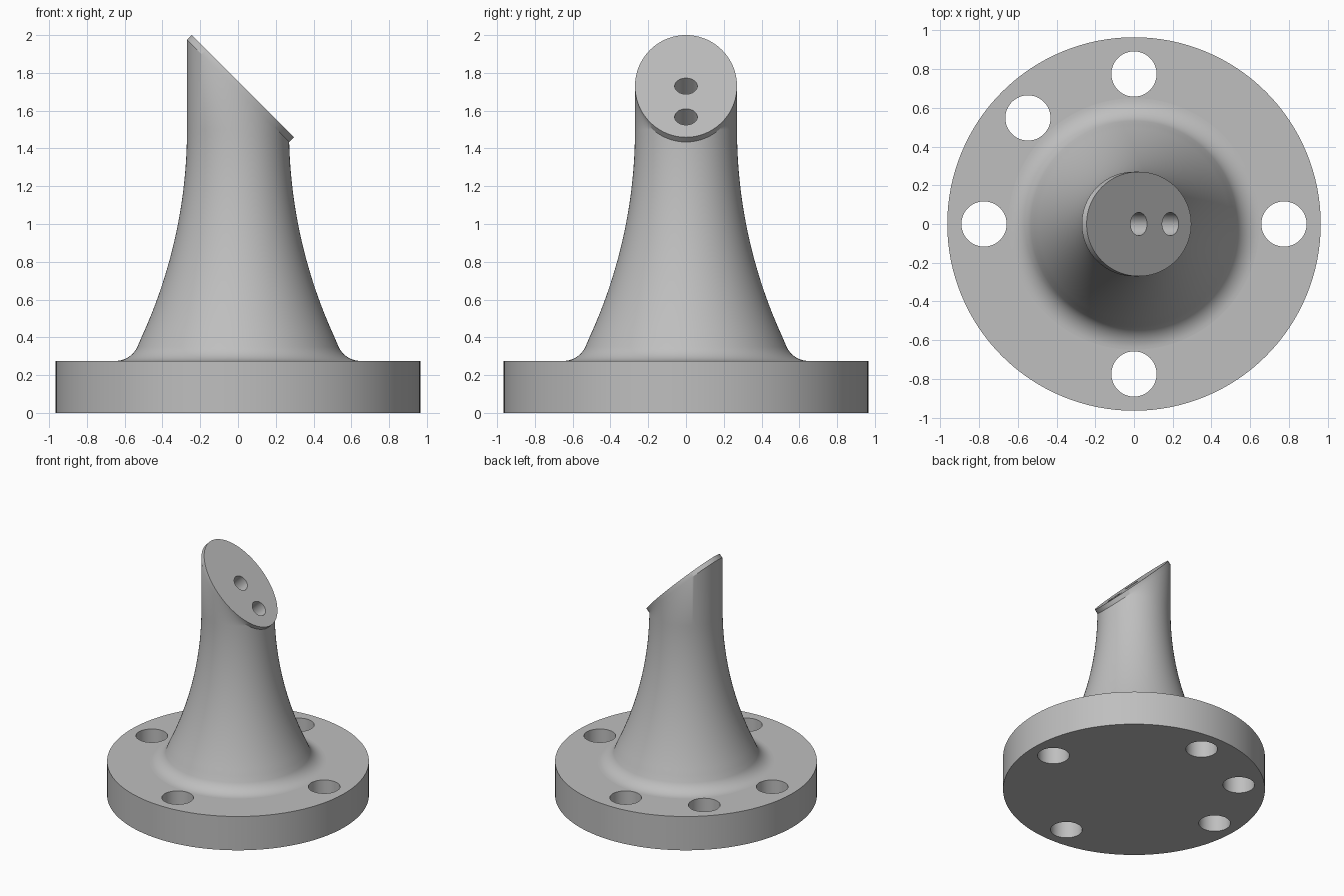
import bpy, bmesh
from math import sin, cos, pi, radians, sqrt, atan2
from mathutils import Vector

SIDES = 128
cube = bpy.data.objects.get("Cube")
if cube:
    bpy.data.objects.remove(cube, do_unlink=True)

grey = bpy.data.materials.new("plain_grey")
grey.use_nodes = True
colour = (0.52, 0.52, 0.52, 1)
grey.diffuse_color = colour
grey.node_tree.nodes["Principled BSDF"].inputs["Base Color"].default_value = colour


def make_object(name, bm):
    bmesh.ops.recalc_face_normals(bm, faces=bm.faces)
    mesh = bpy.data.meshes.new(name)
    bm.to_mesh(mesh)
    bm.free()
    mesh.materials.append(grey)
    obj = bpy.data.objects.new(name, mesh)
    bpy.context.collection.objects.link(obj)
    return obj


def lathe(profile):
    """Closed solid turned about z from (radius, height) points."""
    bm = bmesh.new()
    rings = [[bm.verts.new((r * cos(2 * pi * i / SIDES), r * sin(2 * pi * i / SIDES), z))
              for i in range(SIDES)] for r, z in profile]
    for low, high in zip(rings, rings[1:]):
        for i in range(SIDES):
            j = (i + 1) % SIDES
            bm.faces.new((low[i], low[j], high[j], high[i]))
    bm.faces.new(rings[0][::-1])
    bm.faces.new(rings[-1])
    return bm


def drill(obj, centre, axis, radius, depth):
    """Cut a round hole reaching depth to both sides of centre."""
    bm = bmesh.new()
    bmesh.ops.create_cone(bm, cap_ends=True, segments=48, radius1=radius,
                          radius2=radius, depth=2 * depth)
    cutter = make_object("hole_cutter", bm)
    cutter.hide_render = True
    cutter.location = centre
    cutter.rotation_euler = Vector(axis).to_track_quat('Z', 'Y').to_euler()
    mod = obj.modifiers.new("hole", 'BOOLEAN')
    mod.object = cutter
    mod.operation = 'DIFFERENCE'
    mod.solver = 'EXACT'
    bpy.context.view_layer.objects.active = obj
    bpy.ops.object.modifier_apply(modifier=mod.name)
    bpy.data.objects.remove(cutter, do_unlink=True)


def smooth(obj):
    bpy.ops.object.select_all(action='DESELECT')
    obj.select_set(True)
    bpy.context.view_layer.objects.active = obj
    bpy.ops.object.shade_smooth_by_angle(angle=radians(30))


# Round base flange with five bolt holes
FLANGE_TOP = 0.275
flange = make_object("base_flange", lathe([(0.965, 0), (0.965, FLANGE_TOP)]))
for degrees in (0, 90, 135, 180, 270):
    a = radians(degrees)
    drill(flange, (0.775 * cos(a), 0.775 * sin(a), 0.14), (0, 0, 1), 0.117, 0.3)
smooth(flange)

# Column: root fillet, then a long concave sweep, then a straight neck
FILLET, SWEEP, NECK, NECK_Z = 0.13, 2.63, 0.27, 1.5
tilt = radians(25.5)
profile = []
for i in range(11):
    a = (pi / 2 - tilt) * i / 10
    profile.append((0.65 - FILLET * sin(a), FLANGE_TOP + FILLET * (1 - cos(a))))
start = atan2(NECK_Z - profile[-1][1], sqrt(SWEEP ** 2 - (NECK_Z - profile[-1][1]) ** 2))
for i in range(1, 25):
    a = start * (1 - i / 24)
    profile.append((NECK + SWEEP * (1 - cos(a)), NECK_Z - SWEEP * sin(a)))
profile.append((NECK, 2.2))
bm = lathe(profile)

# Slanted top: slice at 45 degrees and raise the face square to the cut
normal = Vector((1, 0, 1)).normalized()
cut = bmesh.ops.bisect_plane(bm, geom=bm.verts[:] + bm.edges[:] + bm.faces[:],
                             plane_co=(0, 0, 1.705), plane_no=normal, clear_outer=True)
rim = [e for e in cut["geom_cut"] if isinstance(e, bmesh.types.BMEdge)]
cap = bmesh.ops.contextual_create(bm, geom=rim)["faces"]
raised = bmesh.ops.extrude_face_region(bm, geom=cap)["geom"]
bmesh.ops.translate(bm, verts=[v for v in raised if isinstance(v, bmesh.types.BMVert)],
                    vec=normal * 0.0355)
bmesh.ops.delete(bm, geom=[f for f in cap if f.is_valid], context='FACES_ONLY')
column = make_object("flared_column", bm)

# Two blind holes in the slanted face
for x in (0.025, 0.188):
    drill(column, (x, 0, 1.755 - x), normal, 0.06, 0.22)
smooth(column)
